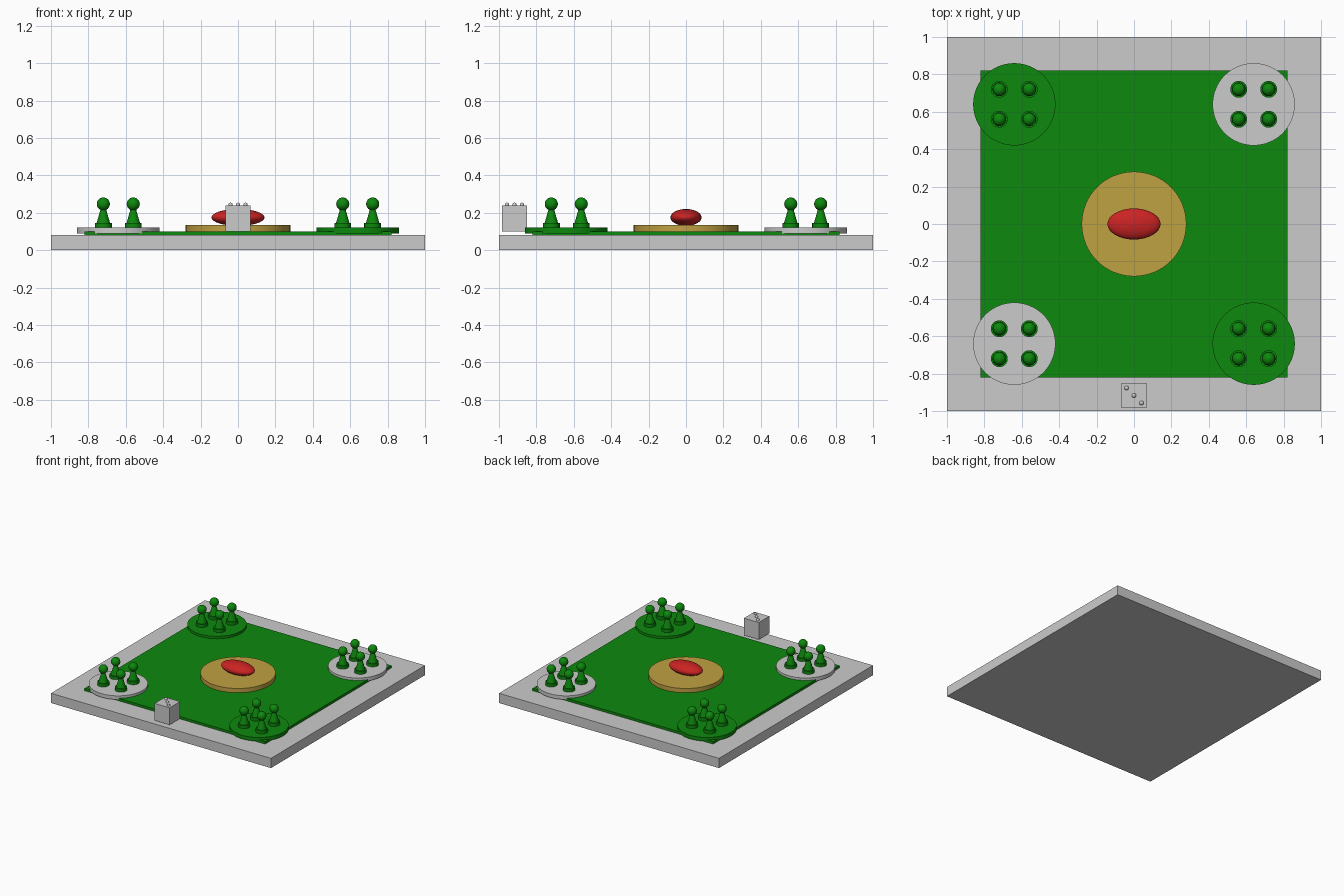
import bpy, math

if "Cube" in bpy.data.objects:
    bpy.data.objects.remove(bpy.data.objects["Cube"])


def material(name, rgb):
    m = bpy.data.materials.new(name)
    m.diffuse_color = (*rgb, 1)
    m.use_nodes = True
    m.node_tree.nodes["Principled BSDF"].inputs["Base Color"].default_value = m.diffuse_color
    return m


GREY = material("light grey", (0.60, 0.60, 0.60))
GREEN = material("green", (0.004, 0.25, 0.004))
GOLD = material("gold", (0.53, 0.36, 0.055))
RED = material("red", (0.60, 0.017, 0.017))


def finish(name, mat, smooth=False):
    ob = bpy.context.object
    ob.name = name
    ob.data.materials.append(mat)
    if smooth:
        bpy.ops.object.shade_smooth_by_angle(angle=math.radians(40))
    return ob


def box(name, mat, x, y, z0, z1, width):
    bpy.ops.mesh.primitive_cube_add(size=1, location=(x, y, (z0 + z1) / 2))
    bpy.context.object.scale = (width, width, z1 - z0)
    finish(name, mat)


def cone(name, mat, x, y, z0, z1, r0, r1, sides=64):
    bpy.ops.mesh.primitive_cone_add(vertices=sides, radius1=r0, radius2=r1,
                                    depth=z1 - z0, location=(x, y, (z0 + z1) / 2))
    finish(name, mat, True)


def ball(name, mat, x, y, z, radii, segments=32, rings=16):
    bpy.ops.mesh.primitive_uv_sphere_add(segments=segments, ring_count=rings,
                                         radius=1, location=(x, y, z))
    bpy.context.object.scale = radii
    finish(name, mat, True)


# Board and its playing surface
box("board", GREY, 0, 0, 0, 0.08, 2.0)
box("playing_surface", GREEN, 0, 0, 0.08, 0.10, 1.64)

# Centre disc with the red dome
cone("centre_disc", GOLD, 0, 0, 0.10, 0.135, 0.28, 0.28)
ball("centre_dome", RED, 0, 0, 0.175, (0.142, 0.083, 0.045))

# Four home discs, each holding four pawns
for sx in (-1, 1):
    for sy in (-1, 1):
        cx, cy = sx * 0.64, sy * 0.64
        cone("home_disc", GREY if sx == sy else GREEN, cx, cy, 0.09, 0.12, 0.22, 0.22)
        for dx in (-0.08, 0.08):
            for dy in (-0.08, 0.08):
                x, y = cx + dx, cy + dy
                cone("pawn_base", GREEN, x, y, 0.12, 0.145, 0.045, 0.045, 32)
                cone("pawn_body", GREEN, x, y, 0.145, 0.235, 0.036, 0.010, 32)
                ball("pawn_head", GREEN, x, y, 0.247, (0.035,) * 3, 24, 12)

# Die with three pips on its top
box("die", GREY, 0, -0.917, 0.10, 0.24, 0.136)
for d in (-0.04, 0, 0.04):
    ball("die_pip", GREY, d, -0.917 - d, 0.242, (0.012,) * 3, 16, 8)
